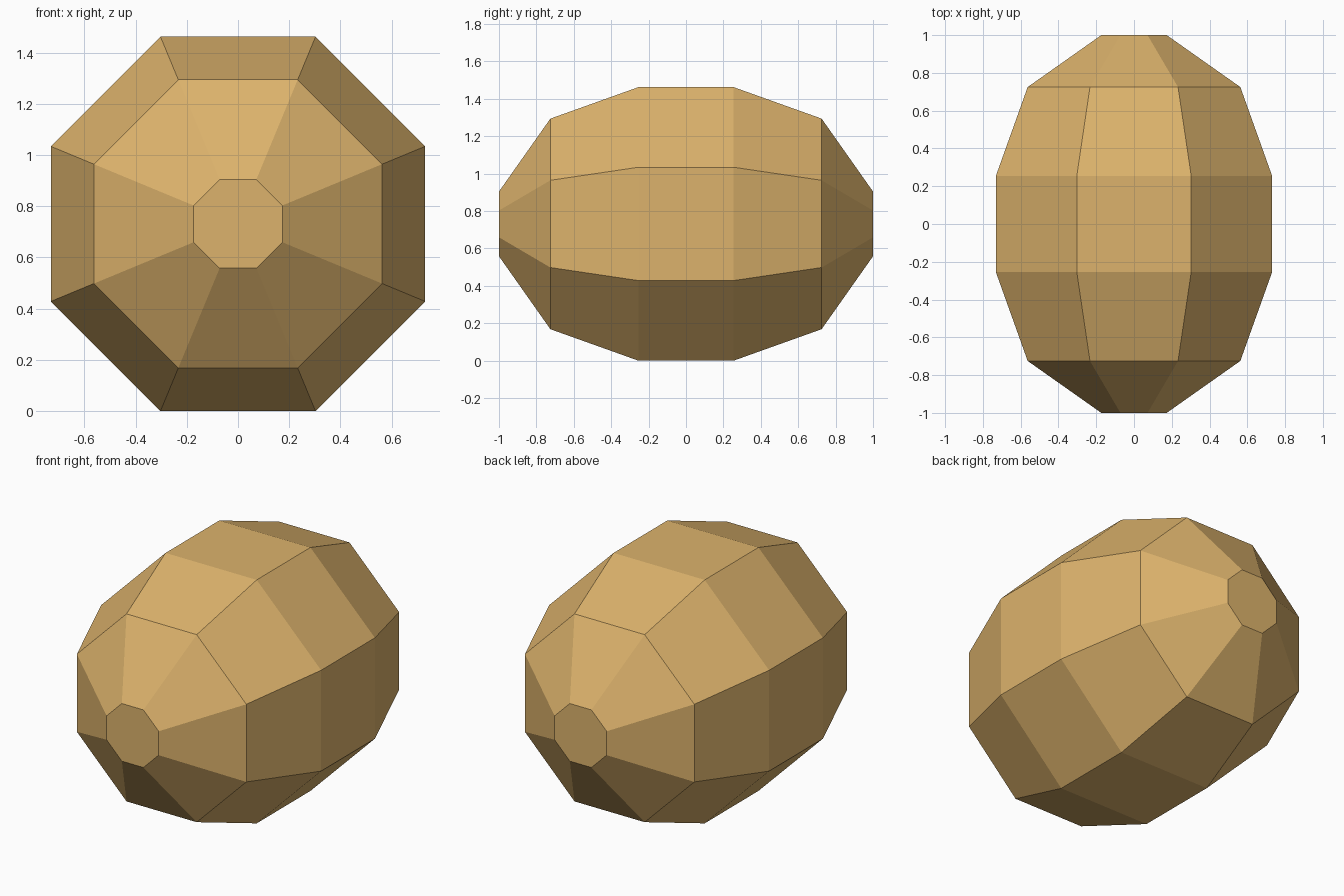
import bpy, bmesh, math

if "Cube" in bpy.data.objects:
    bpy.data.objects.remove(bpy.data.objects["Cube"])

SIDES = 8
CENTRE_Z = 0.731
# (y position, distance from axis to flat side) from front to back
HALF = [(1.0, 0.173), (0.725, 0.563), (0.255, 0.731)]
PROFILE = [(-y, a) for y, a in HALF] + [(y, a) for y, a in reversed(HALF)]

tan = bpy.data.materials.new("golden_tan")
tan.diffuse_color = (0.72, 0.45, 0.15, 1)
tan.use_nodes = True
tan.node_tree.nodes["Principled BSDF"].inputs["Base Color"].default_value = tan.diffuse_color


def ring(bm, y, apothem):
    """Octagon across the y axis, flat sides up, down, left and right."""
    r = apothem / math.cos(math.pi / SIDES)
    angles = [(i + 0.5) * 2 * math.pi / SIDES for i in range(SIDES)]
    return [bm.verts.new((r * math.cos(t), y, CENTRE_Z + r * math.sin(t))) for t in angles]


# Faceted barrel body: stacked octagons joined by flat quads, capped at both ends
bm = bmesh.new()
rings = [ring(bm, y, a) for y, a in PROFILE]
for a, b in zip(rings, rings[1:]):
    for i in range(SIDES):
        j = (i + 1) % SIDES
        bm.faces.new((a[i], a[j], b[j], b[i]))
bm.faces.new(rings[0])
bm.faces.new(rings[-1])
bmesh.ops.recalc_face_normals(bm, faces=bm.faces)

mesh = bpy.data.meshes.new("faceted_body")
bm.to_mesh(mesh)
bm.free()
mesh.materials.append(tan)
bpy.context.collection.objects.link(bpy.data.objects.new("faceted_body", mesh))
